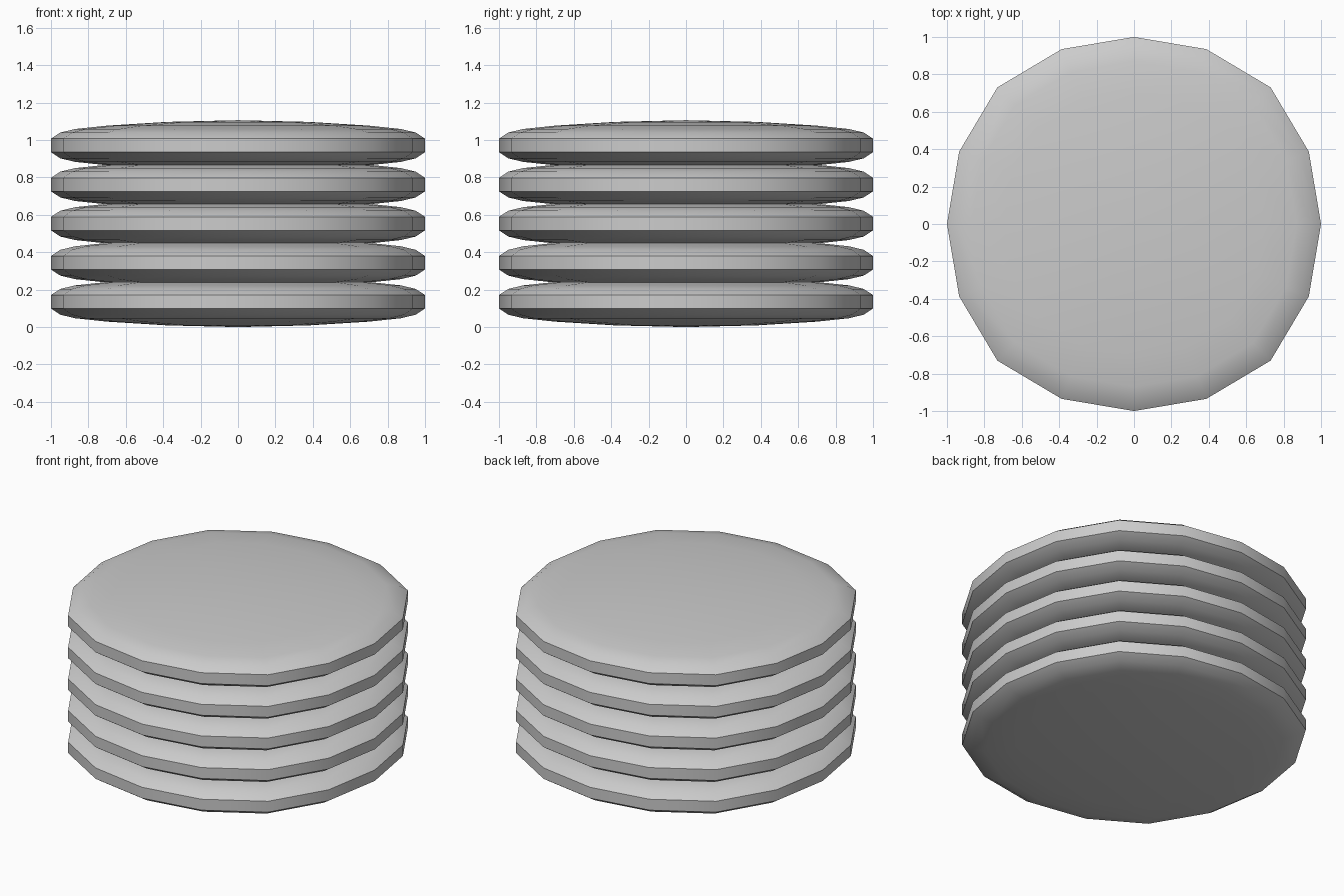
import bpy
import bmesh
import math

cube = bpy.data.objects.get("Cube")
if cube:
    bpy.data.objects.remove(cube, do_unlink=True)

SIDES = 16
COUNT = 5
HALF = 0.135      # half thickness of one disc
PITCH = 0.209     # spacing between disc centres
# Upper half profile (radius, height), from rim to crown
RIM = [(1.0, 0.036), (0.95, 0.069), (0.87, 0.088), (0.7, 0.106), (0.38, 0.126)]

grey = bpy.data.materials.new("light grey")
grey.use_nodes = True
grey.diffuse_color = (0.6, 0.6, 0.6, 1)
grey.node_tree.nodes["Principled BSDF"].inputs["Base Color"].default_value = (0.6, 0.6, 0.6, 1)


def add_ring(bm, radius, z):
    """Ring of vertices, slightly fuller on the diagonals."""
    ring = []
    for i in range(SIDES):
        a = math.tau * i / SIDES
        r = radius * (1 + 0.033 * abs(math.sin(2 * a)) ** 3)
        ring.append(bm.verts.new((r * math.cos(a), r * math.sin(a), z)))
    return ring


def make_disc(name, z):
    bm = bmesh.new()
    profile = [(r, -h) for r, h in reversed(RIM)] + RIM
    rings = [add_ring(bm, r, h) for r, h in profile]
    bottom = bm.verts.new((0, 0, -HALF))
    top = bm.verts.new((0, 0, HALF))
    for i in range(SIDES):
        j = (i + 1) % SIDES
        for low, high in zip(rings, rings[1:]):
            bm.faces.new((low[i], low[j], high[j], high[i]))
        bm.faces.new((rings[0][j], rings[0][i], bottom))
        bm.faces.new((rings[-1][i], rings[-1][j], top))
    mesh = bpy.data.meshes.new(name)
    bm.to_mesh(mesh)
    bm.free()
    mesh.materials.append(grey)
    obj = bpy.data.objects.new(name, mesh)
    obj.location.z = z
    bpy.context.collection.objects.link(obj)
    return obj


# Stack of rounded discs
bpy.ops.object.select_all(action="DESELECT")
for n in range(COUNT):
    disc = make_disc(f"disc_{n + 1}", HALF + n * PITCH)
    disc.select_set(True)
    bpy.context.view_layer.objects.active = disc
bpy.ops.object.shade_smooth_by_angle(angle=math.radians(40))
